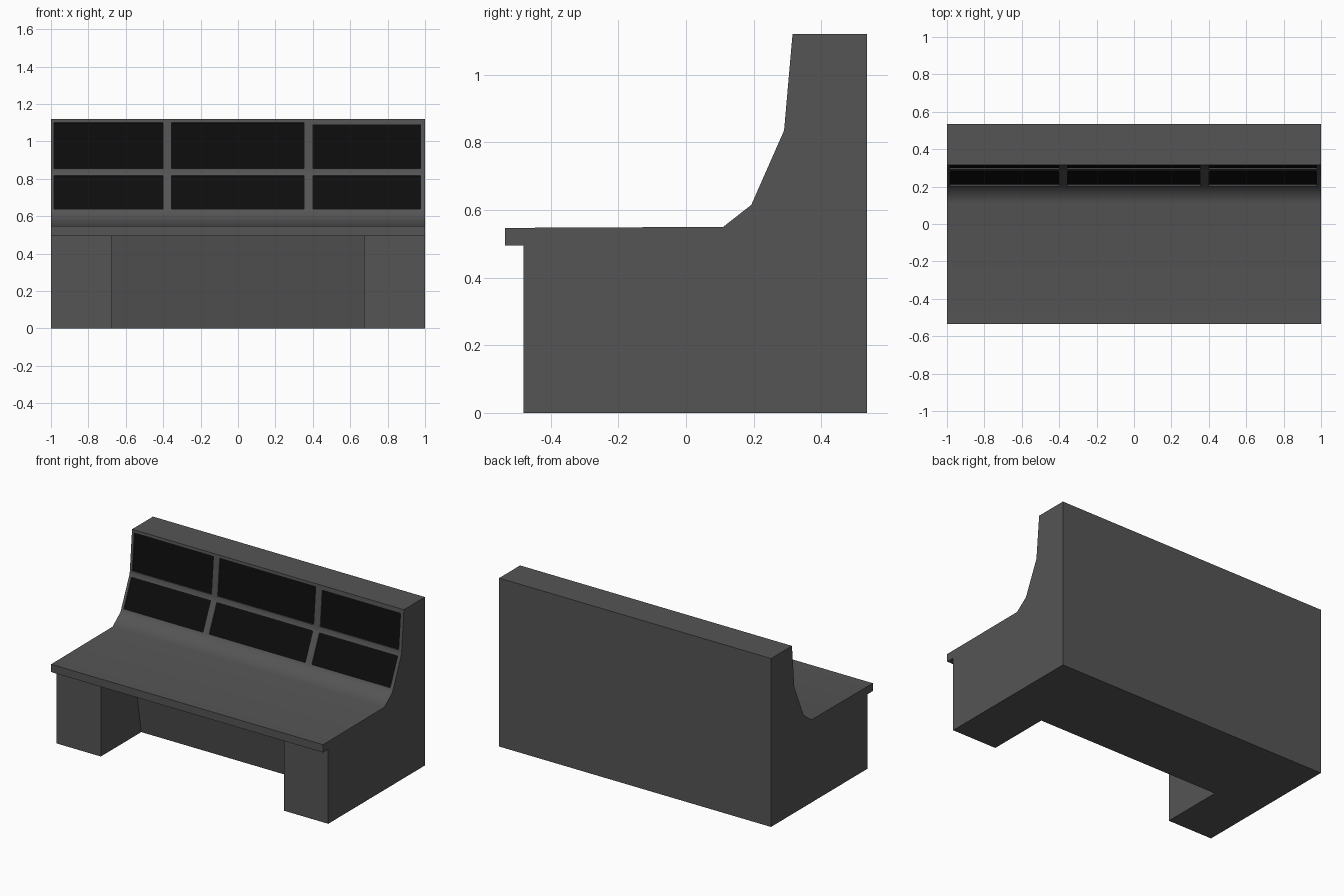
import bpy, bmesh, math
from mathutils import Vector

if "Cube" in bpy.data.objects:
    bpy.data.objects.remove(bpy.data.objects["Cube"])


def material(name, value):
    m = bpy.data.materials.new(name)
    m.diffuse_color = (value, value, value, 1)
    m.use_nodes = True
    m.node_tree.nodes["Principled BSDF"].inputs["Base Color"].default_value = m.diffuse_color
    return m


def prism(name, profile, x0, x1, mat=None):
    """Extrude a (y, z) profile from x0 to x1."""
    bm = bmesh.new()
    face = bm.faces.new([bm.verts.new((x0, y, z)) for y, z in profile])
    ext = bmesh.ops.extrude_face_region(bm, geom=[face])
    verts = [g for g in ext["geom"] if isinstance(g, bmesh.types.BMVert)]
    bmesh.ops.translate(bm, verts=verts, vec=(x1 - x0, 0, 0))
    bmesh.ops.recalc_face_normals(bm, faces=bm.faces)
    mesh = bpy.data.meshes.new(name)
    bm.to_mesh(mesh)
    bm.free()
    obj = bpy.data.objects.new(name, mesh)
    bpy.context.collection.objects.link(obj)
    if mat:
        mesh.materials.append(mat)
    return obj


def cut(target, cutter):
    mod = target.modifiers.new("cut", 'BOOLEAN')
    mod.operation = 'DIFFERENCE'
    mod.solver = 'EXACT'
    mod.object = cutter
    bpy.ops.object.modifier_apply(modifier=mod.name)
    bpy.data.objects.remove(cutter)


def slab(p, q, z0, z1, outer, inner):
    """Thin cross-section lying along the sloped panel line p-q."""
    p, q = Vector(p), Vector(q)
    d = (q - p).normalized()
    n = Vector((-d.y, d.x))
    a, b = (p + (q - p) * ((z - p.y) / (q.y - p.y)) for z in (z0, z1))
    return [a + n * outer, b + n * outer, b + n * inner, a + n * inner]


casing = material("casing_grey", 0.09)
black = material("screen_black", 0.004)

# Console body: desk, overhanging lip and curved instrument panel
LOW, MID, TOP = (0.193, 0.615), (0.29, 0.835), (0.315, 1.12)
body = prism("console_body", [
    (-0.535, 0.547), (-0.535, 0.495), (-0.48, 0.495), (-0.48, 0),
    (0.535, 0), (0.535, 1.12), TOP, MID, LOW, (0.11, 0.55)], -1, 1, casing)
bpy.context.view_layer.objects.active = body
body.select_set(True)

# Knee space with a sloping rear wall
cut(body, prism("knee_cutter", [
    (-0.6, -0.1), (-0.04, -0.1), (-0.055, 0), (-0.14, 0.495), (-0.6, 0.495)],
    -0.673, 0.673, casing))

# Two rows of three recessed screens
columns = [(-0.983, -0.4), (-0.355, 0.352), (0.4, 0.977)]
rows = [("lower", LOW, MID, 0.638, 0.818), ("upper", MID, TOP, 0.855, 1.1)]
for row, p, q, z0, z1 in rows:
    for i, (x0, x1) in enumerate(columns):
        top = 1.09 if row == "upper" and i == 2 else z1
        cut(body, prism("pocket_cutter", slab(p, q, z0, top, 0.02, -0.01), x0, x1, casing))
        prism(f"{row}_screen_{i + 1}", slab(p, q, z0, top, -0.008, -0.012), x0, x1, black)

# Smooth the panel bend, keep hard edges and flat desk
bpy.ops.object.shade_smooth_by_angle(angle=math.radians(40))
weighted = body.modifiers.new("weighted_normals", 'WEIGHTED_NORMAL')
weighted.keep_sharp = True
